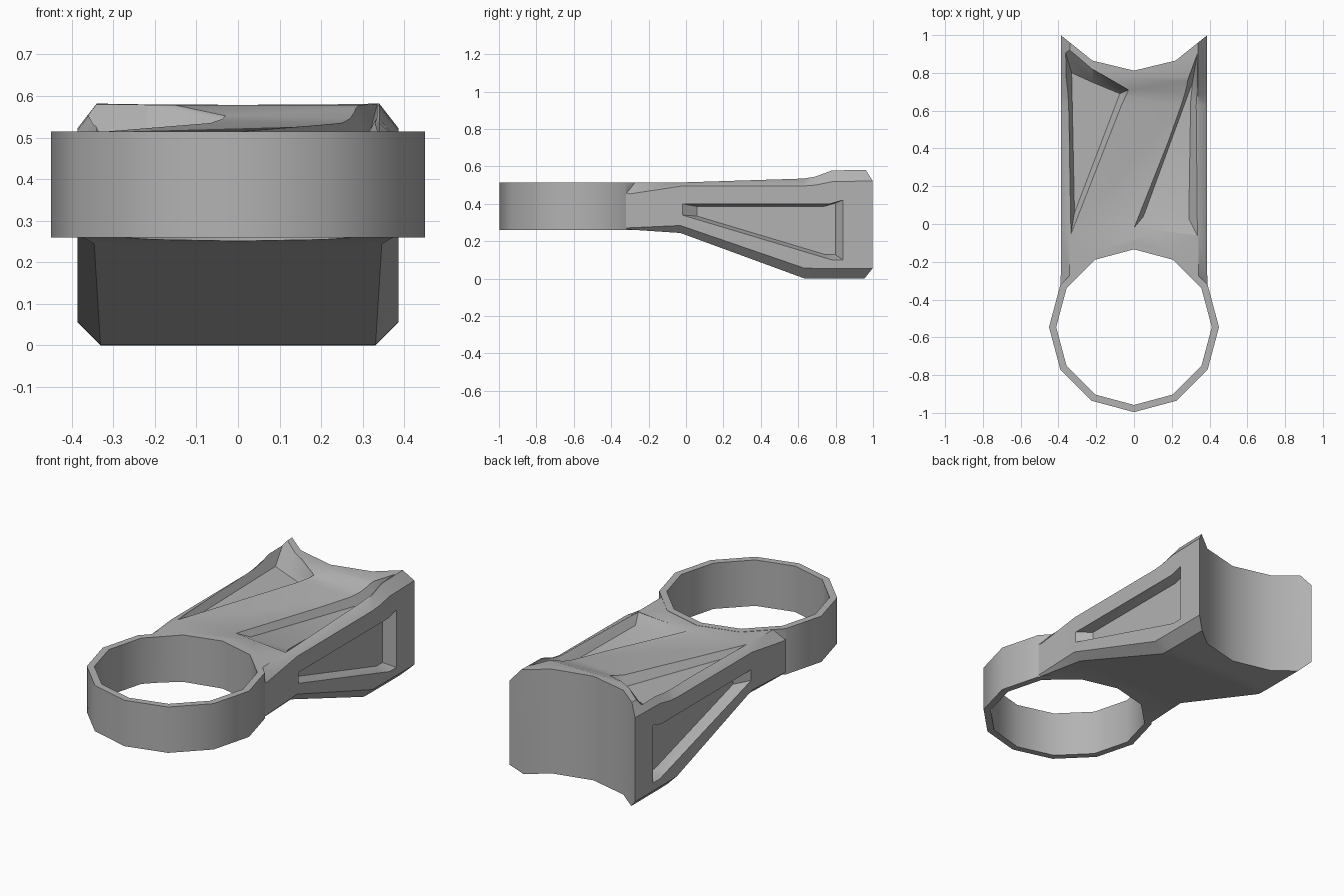
import bpy, bmesh, math
from mathutils import Vector

cube = bpy.data.objects.get("Cube")
if cube:
    bpy.data.objects.remove(cube, do_unlink=True)

grey = bpy.data.materials.new("plain grey")
grey.use_nodes = True
colour = (0.45, 0.45, 0.45, 1)
grey.diffuse_color = colour
grey.node_tree.nodes["Principled BSDF"].inputs["Base Color"].default_value = colour


def loft(name, loops):
    """Closed solid through matching loops of points."""
    bm = bmesh.new()
    rings = [[bm.verts.new(p) for p in loop] for loop in loops]
    n = len(rings[0])
    for a, b in zip(rings, rings[1:]):
        for i in range(n):
            j = (i + 1) % n
            bm.faces.new((a[i], a[j], b[j], b[i]))
    bm.faces.new(rings[0])
    bm.faces.new(rings[-1])
    bmesh.ops.recalc_face_normals(bm, faces=bm.faces)
    me = bpy.data.meshes.new(name)
    bm.to_mesh(me)
    bm.free()
    me.materials.append(grey)
    ob = bpy.data.objects.new(name, me)
    bpy.context.collection.objects.link(ob)
    return ob


def prism(name, outline, z0, z1):
    return loft(name, [[(x, y, z) for x, y in outline] for z in (z0, z1)])


def combine(target, tool, operation):
    mod = target.modifiers.new(tool.name, 'BOOLEAN')
    mod.object, mod.operation, mod.solver = tool, operation, 'EXACT'
    bpy.context.view_layer.objects.active = target
    bpy.ops.object.modifier_apply(modifier=mod.name)
    bpy.data.objects.remove(tool, do_unlink=True)


def circle(radius, cy, n=12):
    return [(radius * math.cos(math.tau * i / n),
             cy + radius * math.sin(math.tau * i / n)) for i in range(n)]


# Arm: y, half width, bottom, top, bottom chamfer, top chamfer height
stations = [
    (-0.50, 0.395, 0.262, 0.513, 0.005, 0.01),
    (-0.30, 0.388, 0.262, 0.513, 0.010, 0.06),
    (-0.03, 0.386, 0.244, 0.514, 0.040, 0.02),
    (0.63, 0.386, 0.002, 0.535, 0.055, 0.04),
    (0.69, 0.386, 0.000, 0.545, 0.055, 0.045),
    (0.78, 0.386, 0.000, 0.578, 0.055, 0.06),
    (1.02, 0.386, 0.000, 0.583, 0.055, 0.06),
]


def section(y, w, bottom, top, cb, ct):
    half = [(w - cb, bottom), (w, bottom + cb), (w, top - ct), (w - 0.046, top)]
    full = half + [(-x, z) for x, z in reversed(half)]
    return [(x, y, z) for x, z in full]


arm = loft("bracket_arm", [section(*s) for s in stations])

# Tapered triangular pockets in both sides
outer = [(-0.02, 0.40), (-0.02, 0.34), (0.78, 0.10), (0.84, 0.10), (0.84, 0.42), (0.77, 0.40)]
centre = Vector((0.54, 0.30))
inner = [centre + (Vector(p) - centre) * 0.86 for p in outer]
for side in (1, -1):
    loops = []
    for x, k in ((0.44, 1), (0.386, 1), (0.33, 0)):
        loops.append([(side * x, p[0], p[1]) for p in (outer if k else inner)])
    combine(arm, loft("side_pocket", loops), 'DIFFERENCE')

# Two top pockets, leaving the diagonal rib between them
pockets = [
    ([(-0.335, -0.06), (-0.03, 0.71), (-0.22, 0.82), (-0.375, 0.95)],
     [(-0.315, 0.06), (-0.075, 0.69), (-0.22, 0.75), (-0.33, 0.80)]),
    ([(0.0, -0.02), (0.335, -0.06), (0.335, 0.74), (0.335, 0.90)],
     [(0.05, 0.04), (0.29, 0.03), (0.30, 0.65), (0.31, 0.75)]),
]
for rim, floor in pockets:
    lift = [0.515, 0.545, 0.58, 0.58] if rim[0][0] < -0.1 else [0.515, 0.512, 0.55, 0.58]
    loops = [[(x, y, 0.7) for x, y in rim],
             [(x, y, z) for (x, y), z in zip(rim, lift)],
             [(x, y, 0.485) for x, y in floor]]
    combine(arm, loft("top_pocket", loops), 'DIFFERENCE')

# Concave saddle at the rear end
half = [(0.60, 1.165), (0.386, 0.998), (0.22, 0.865)]
saddle = half + [(0, 0.812)] + [(-x, y) for x, y in reversed(half)]
combine(arm, prism("rear_saddle", saddle, -0.2, 0.9), 'DIFFERENCE')

# Front ring with an open bore
combine(arm, prism("front_ring", circle(0.45, -0.546), 0.26, 0.515), 'UNION')
combine(arm, prism("ring_bore", circle(0.412, -0.546), -0.2, 0.9), 'DIFFERENCE')

# Smooth shading with sharp pocket and saddle edges
bpy.ops.object.select_all(action='DESELECT')
arm.select_set(True)
bpy.context.view_layer.objects.active = arm
bpy.ops.object.shade_smooth_by_angle(angle=math.radians(35))
